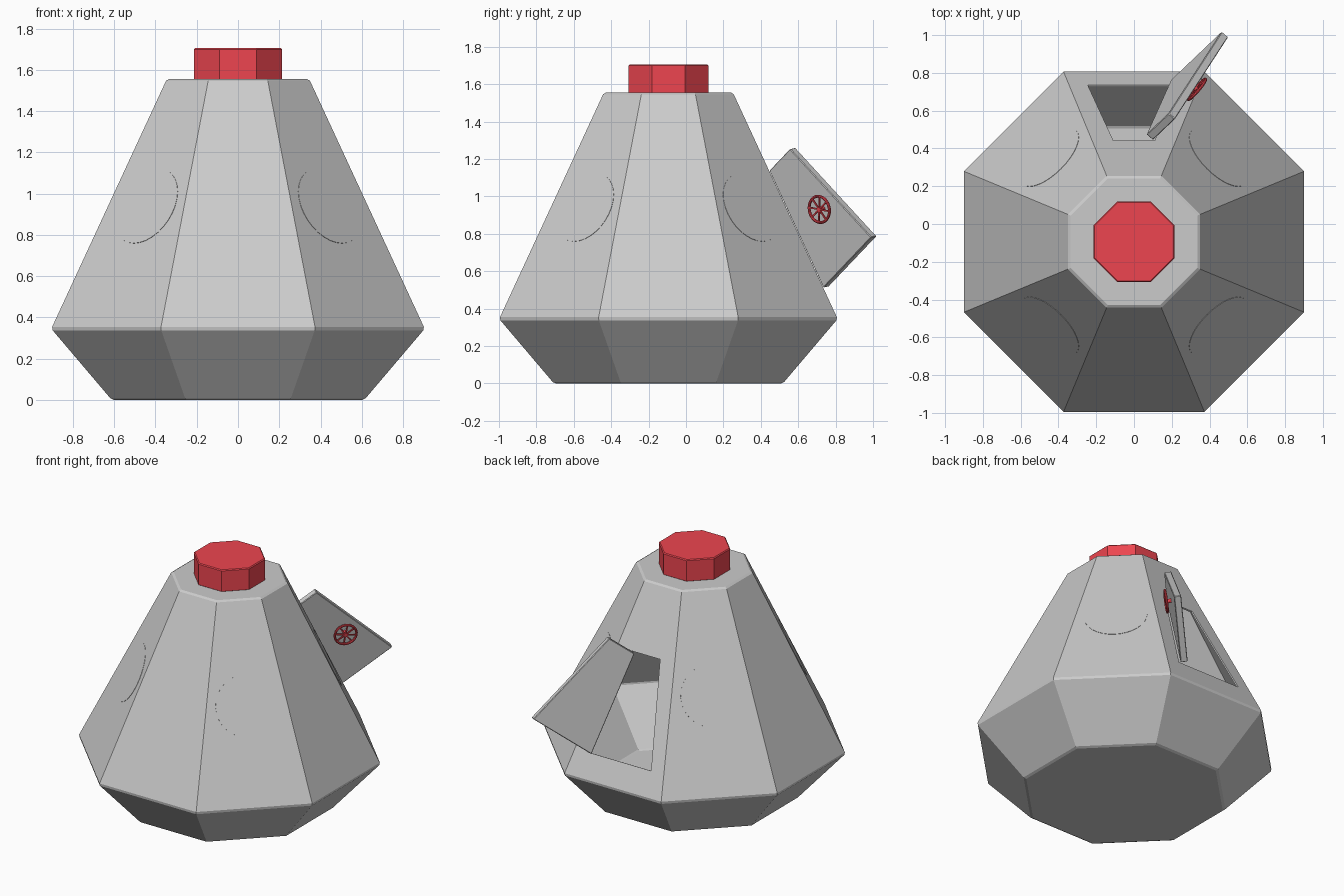
import bpy, bmesh, math
from mathutils import Matrix, Vector

if "Cube" in bpy.data.objects:
    bpy.data.objects.remove(bpy.data.objects["Cube"])

CY = -0.094          # the octagon axis sits slightly forward because of the open hatch
red = bpy.data.materials.new("red")
red.diffuse_color = (0.85, 0.06, 0.08, 1)
red.use_nodes = True
red.node_tree.nodes["Principled BSDF"].inputs["Base Color"].default_value = red.diffuse_color


def finish(name, bm, matrix=Matrix(), mat=None, bevel=0, limit=45):
    bmesh.ops.recalc_face_normals(bm, faces=bm.faces)
    me = bpy.data.meshes.new(name)
    bm.to_mesh(me)
    bm.free()
    ob = bpy.data.objects.new(name, me)
    bpy.context.collection.objects.link(ob)
    ob.matrix_world = matrix
    if mat:
        me.materials.append(mat)
    if bevel:
        b = ob.modifiers.new("bevel", 'BEVEL')
        b.width, b.segments = bevel, 1
        b.limit_method, b.angle_limit = 'ANGLE', math.radians(limit)
    return ob


def ring(bm, apothem, z):
    r = apothem / math.cos(math.pi / 8)
    return [bm.verts.new((r * math.cos(a), CY + r * math.sin(a), z))
            for a in (math.pi / 8 + i * math.pi / 4 for i in range(8))]


def octagon_stack(bm, profile):
    rings = [ring(bm, a, z) for a, z in profile]
    bm.faces.new(rings[0])
    bm.faces.new(rings[-1])
    for lo, hi in zip(rings, rings[1:]):
        for i in range(8):
            j = (i + 1) % 8
            bm.faces.new((lo[i], lo[j], hi[j], hi[i]))
    return rings


# back face frame: X across, Y down the slope, Z outward
down = Vector((0, 0.56, -1.21)).normalized()
out = Vector((1, 0, 0)).cross(down)
t = (0.824 - 0.345) / 1.21
mid = Vector((0, CY + 0.905 - 0.56 * t, 0.824))
back = Matrix((Vector((1, 0, 0)), down, out)).transposed().to_4x4()
back.translation = mid

# hollow body with a trapezoid doorway in its back face
bm = bmesh.new()
rings = octagon_stack(bm, [(0.612, 0), (0.905, 0.345), (0.345, 1.555)])
outer = [rings[1][1], rings[1][2], rings[2][2], rings[2][1]]
bm.faces.remove(next(f for f in bm.faces if set(f.verts) == set(outer)))
hole = [bm.verts.new(back @ Vector((x, y, 0)))
        for x, y in ((0.245, 0.348), (-0.245, 0.348), (-0.11, -0.348), (0.11, -0.348))]
for i in range(4):
    j = (i + 1) % 4
    bm.faces.new((outer[i], outer[j], hole[j], hole[i]))
body = finish("body", bm, bevel=0.01)
shell = body.modifiers.new("shell", 'SOLIDIFY')
shell.thickness, shell.offset = 0.01, -1

# red octagonal top cap
bm = bmesh.new()
octagon_stack(bm, [(0.214, 1.55), (0.214, 1.705)])
finish("top_cap", bm, mat=red, bevel=0.006, limit=60)

# nearly flush round ports on the four diagonal faces
for k in range(4):
    bm = bmesh.new()
    bmesh.ops.create_cone(bm, cap_ends=True, segments=32, radius1=0.2, radius2=0.2, depth=0.008)
    spin = (Matrix.Translation((0, CY, 0)) @ Matrix.Rotation(math.pi / 4 + k * math.pi / 2, 4, 'Z')
            @ Matrix.Translation((0, -CY, 0)))
    slide = Matrix.Translation(back.to_3x3() @ Vector((0, -0.128, 0)))
    finish(f"port_{k + 1}", bm, spin @ slide @ back @ Matrix.Translation((0, 0, -0.002)))

# hatch door swung open around its slanted right edge
pivot = Matrix.Translation((0.165, 0, 0))
swing = Matrix.Rotation(math.radians(130), 4, Vector((0.13, 0.69, 0)))
door = back @ pivot @ swing @ pivot.inverted()
bm = bmesh.new()
face = bm.faces.new([bm.verts.new((x, y, 0)) for x, y in
                     ((0.23, 0.345), (-0.23, 0.345), (-0.1, -0.345), (0.1, -0.345))])
ext = bmesh.ops.extrude_face_region(bm, geom=[face])["geom"]
bmesh.ops.translate(bm, vec=(0, 0, -0.045), verts=[v for v in ext if isinstance(v, bmesh.types.BMVert)])
if not face.is_valid or len(bm.faces) < 6:
    bm.faces.new(list(bm.verts)[:4])
finish("hatch_door", bm, door, bevel=0.004)

# red hand wheel on the door: rim, eight spokes, axle
wheel = door @ Matrix.Translation((-0.065, 0.03, 0.032))
bpy.ops.mesh.primitive_torus_add(major_radius=0.071, minor_radius=0.008,
                                 major_segments=32, minor_segments=8)
rim = bpy.context.object
rim.name = "wheel_rim"
rim.data.materials.append(red)
rim.matrix_world = wheel
bpy.ops.object.shade_smooth_by_angle()
bm = bmesh.new()
for k in range(4):
    bmesh.ops.create_cube(bm, size=1, matrix=Matrix.Rotation(k * math.pi / 4, 4, 'Z')
                          @ Matrix.Diagonal((0.14, 0.008, 0.008, 1)))
bmesh.ops.create_cone(bm, cap_ends=True, segments=12, radius1=0.013, radius2=0.013, depth=0.042,
                      matrix=Matrix.Translation((0, 0, -0.014)))
finish("wheel_spokes", bm, wheel, red)
